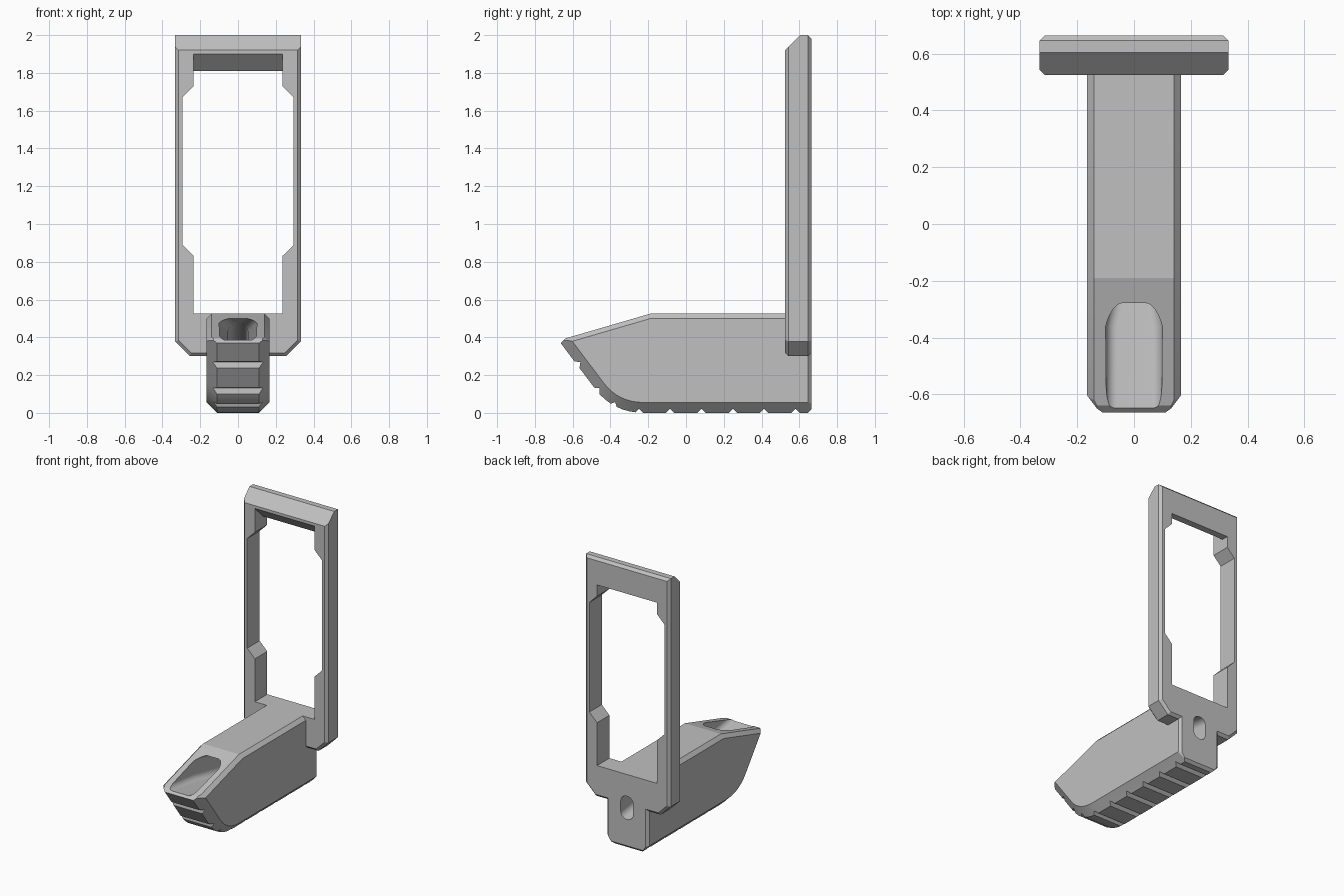
import bpy, bmesh, math
from mathutils import Vector

cube = bpy.data.objects.get("Cube")
if cube:
    bpy.data.objects.remove(cube, do_unlink=True)

mat = bpy.data.materials.new("light grey")
mat.use_nodes = True
GREY = (0.53, 0.53, 0.53, 1)
mat.diffuse_color = GREY
mat.node_tree.nodes["Principled BSDF"].inputs["Base Color"].default_value = GREY


def place(axis, a, u, v):
    return Vector((a, u, v) if axis == "x" else (u, a, v))


def finish(name, bm):
    bmesh.ops.recalc_face_normals(bm, faces=bm.faces[:])
    mesh = bpy.data.meshes.new(name)
    bm.to_mesh(mesh)
    bm.free()
    mesh.materials.append(mat)
    obj = bpy.data.objects.new(name, mesh)
    bpy.context.collection.objects.link(obj)
    return obj


def loft(loops):
    bm = bmesh.new()
    rings = [[bm.verts.new(p) for p in loop] for loop in loops]
    n = len(rings[0])
    for a, b in zip(rings, rings[1:]):
        for i in range(n):
            j = (i + 1) % n
            bm.faces.new((a[i], a[j], b[j], b[i]))
    bm.faces.new(rings[0])
    bm.faces.new(rings[-1])
    bmesh.ops.recalc_face_normals(bm, faces=bm.faces[:])
    return bm


def prism(axis, pts, lo, hi):
    return loft([[place(axis, a, u, v) for u, v in pts] for a in (lo, hi)])


def slice_off(bm, co, no):
    """Remove everything beyond a plane and close the convex solid."""
    geom = bm.verts[:] + bm.edges[:] + bm.faces[:]
    bmesh.ops.bisect_plane(bm, geom=geom, dist=1e-5, plane_co=co,
                           plane_no=no, clear_outer=True)
    rim = [e for e in bm.edges if e.is_boundary]
    if rim:
        bmesh.ops.holes_fill(bm, edges=rim, sides=0)


def chamfer_rims(bm, axis, pts, lo, hi, sizes):
    """45 degree chamfer along both rims of a counterclockwise prism."""
    for i, (u, v) in enumerate(pts):
        u2, v2 = pts[(i + 1) % len(pts)]
        out = Vector((v2 - v, u - u2)).normalized()
        for cap, s in ((lo, -1), (hi, 1)):
            slice_off(bm, place(axis, cap - s * sizes[i], u, v),
                      place(axis, s, out.x, out.y))


def carve(obj, cutter, keep=False):
    mod = obj.modifiers.new("carve", "BOOLEAN")
    mod.operation = "DIFFERENCE"
    mod.solver = "EXACT"
    mod.object = cutter
    bpy.context.view_layer.objects.active = obj
    bpy.ops.object.modifier_apply(modifier=mod.name)
    if not keep:
        bpy.data.objects.remove(cutter, do_unlink=True)


# Boat-shaped foot with a curved toe
toe, mid, heel = Vector((-0.48, 0.126)), Vector((-0.385, 0)), Vector((-0.22, 0))
ARC = 8
arc = []
for k in range(ARC + 1):
    t = k / ARC
    p = toe * (1 - t) ** 2 + mid * 2 * t * (1 - t) + heel * t * t
    arc.append((p.x, p.y))
BACK, HALF = 0.664, 0.166
side = [(BACK, 0.018), (BACK, 0.525), (-0.19, 0.525), (-0.64, 0.394),
        (-BACK, 0.37)] + arc + [(0.646, 0)]
sizes = [0.018, 0.025, 0.025, 0.035] + [0.055] * (ARC + 2) + [0.04]
bm = prism("x", side, -HALF, HALF)
chamfer_rims(bm, "x", side, -HALF, HALF, sizes)
foot = finish("foot", bm)

# V-shaped grip grooves under the foot and up the toe
R = 0.022
grooves = [(-0.25 + 0.166 * i, 0.0, 0) for i in range(6)]
grooves += [(-0.385, 0.037, 25), (-0.473, 0.117, 48), (-0.577, 0.255, 53)]
for y, z, tilt in grooves:
    ring = [(y + R * math.cos(math.radians(90 * k - tilt)),
             z + R * math.sin(math.radians(90 * k - tilt))) for k in range(4)]
    carve(foot, finish("groove_cutter", prism("x", ring, -0.3, 0.3)))

# Upright frame with chamfered rims and a sloped top front
FRONT, W = 0.525, 0.333
half = [(0.255, 0.3), (W, 0.378), (W, 2.0)]
outline = half + [(-x, z) for x, z in reversed(half)]
bm = prism("y", outline, FRONT, BACK)
chamfer_rims(bm, "y", outline, FRONT, BACK, [0.018] * len(outline))
slice_off(bm, Vector((0, FRONT, 1.92)), Vector((0, -1, 1)))
frame = finish("upright_frame", bm)

# Window in the frame, wider in the middle, with a sloped lintel
half = [(0.235, 0.525), (0.235, 0.83), (0.295, 0.89), (0.295, 1.67),
        (0.235, 1.73), (0.235, 1.81)]
window = half + [(-x, z) for x, z in reversed(half)]
carve(frame, finish("window_cutter", prism("y", window, 0.4, 0.8)))
lintel = [(0.5, 1.7), (0.615, 1.7), (0.615, 1.81), (0.5, 1.925)]
carve(frame, finish("lintel_cutter", prism("x", lintel, -0.235, 0.235)))


# Sloping channel: wide scoop at the toe, narrow slot at the back
def slot_loop(y, w, r, height=0.165, seg=10):
    floor = 0.385 - 0.137 * (y + 0.65)
    centre = floor + height / 2
    loop = []
    for q, (sx, sz) in enumerate([(1, 1), (-1, 1), (-1, -1), (1, -1)]):
        for k in range(seg + 1):
            a = math.pi / 2 * (q + k / seg)
            loop.append((sx * (w - r) + r * math.cos(a), y,
                         centre + sz * (height / 2 - r) + r * math.sin(a)))
    return loop


stations = [(-0.75, 0.096, 0.035), (-0.36, 0.1, 0.04), (-0.1, 0.053, 0.05),
            (0.8, 0.048, 0.045)]
channel = finish("channel_cutter", loft([slot_loop(*s) for s in stations]))
carve(foot, channel, keep=True)
carve(frame, channel)

# Smooth the curves, keep the chamfers crisp
bpy.ops.object.select_all(action="DESELECT")
for obj in (foot, frame):
    obj.select_set(True)
bpy.context.view_layer.objects.active = foot
bpy.ops.object.shade_smooth_by_angle(angle=math.radians(12))
